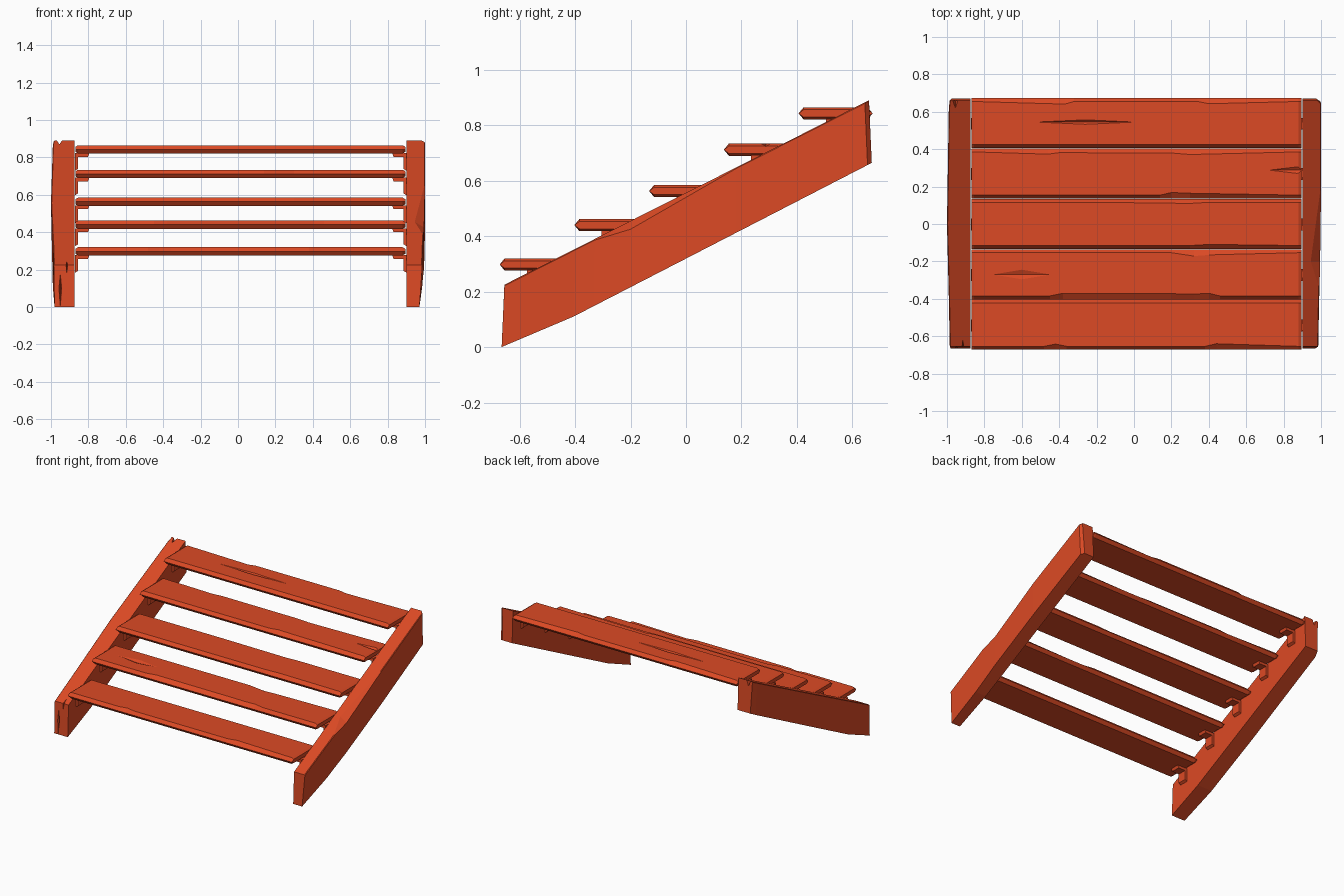
import bpy, bmesh
from mathutils import Vector

cube = bpy.data.objects.get("Cube")
if cube:
    bpy.data.objects.remove(cube)

paint = bpy.data.materials.new("orange_red_wood")
paint.use_nodes = True
COLOUR = (0.72, 0.068, 0.018, 1)
paint.diffuse_color = COLOUR
paint.node_tree.nodes["Principled BSDF"].inputs["Base Color"].default_value = COLOUR


def finish(name, bm):
    """Turn a bmesh into a flat shaded, painted object."""
    bmesh.ops.recalc_face_normals(bm, faces=bm.faces)
    mesh = bpy.data.meshes.new(name)
    bm.to_mesh(mesh)
    bm.free()
    mesh.materials.append(paint)
    obj = bpy.data.objects.new(name, mesh)
    bpy.context.collection.objects.link(obj)
    return obj


def loft(name, rings):
    """Skin a row of cross-sections and cap both ends."""
    bm = bmesh.new()
    rows = [[bm.verts.new(p) for p in ring] for ring in rings]
    n = len(rows[0])
    for a, b in zip(rows, rows[1:]):
        for i in range(n):
            j = (i + 1) % n
            bm.faces.new((a[i], a[j], b[j], b[i]))
    bm.faces.new(rows[0])
    bm.faces.new(rows[-1][::-1])
    return finish(name, bm)


def gouge(obj, centre, size):
    """Carve a split in the wood with a stretched eight-sided diamond."""
    bm = bmesh.new()
    bmesh.ops.create_uvsphere(bm, u_segments=4, v_segments=2, radius=1)
    for v in bm.verts:
        v.co = Vector(c + s * k for c, s, k in zip(centre, size, v.co))
    cutter = finish("split_cutter", bm)
    cutter.hide_render = True
    mod = obj.modifiers.new("split", 'BOOLEAN')
    mod.operation = 'DIFFERENCE'
    mod.solver = 'EXACT'
    mod.object = cutter
    bpy.context.view_layer.objects.active = obj
    bpy.ops.object.modifier_apply(modifier=mod.name)
    bpy.data.objects.remove(cutter)


# Side beams: sloping boards with a chipped outer top edge
def beam(name, side, inner, stations):
    rings = []
    for y, outer, foot, chip_x, chip_z in stations:
        top = 0.225 + (y + 0.655) * 0.506
        low = max(0.11 + (y + 0.4) * 0.523, 0.11 + (y + 0.4) * 0.43)
        if y > -0.4:
            low = 0.11 + (y + 0.4) * 0.523
        yb = y * 1.015
        rings.append([(side * inner, yb, low), (side * inner, y, top),
                      (side * (outer - chip_x), y, top),
                      (side * outer, y, top - chip_z),
                      (side * (outer - foot), yb, low)])
    return loft(name, rings)


# Stations hold y, outer face, foot taper, chip width, chip height
left_beam = beam("left_side_beam", 1, 0.9, [
    (-0.655, 0.985, 0.015, 0.004, 0.004), (-0.4, 0.99, 0.005, 0.004, 0.004),
    (-0.33, 0.992, 0.004, 0.005, 0.004), (-0.2, 0.995, 0, 0.05, 0.03),
    (0.18, 1.0, 0, 0.004, 0.004), (0.645, 1.0, 0.003, 0.004, 0.004),
    (0.66, 0.985, 0.01, 0.004, 0.004)])
right_beam = beam("right_side_beam", -1, 0.875, [
    (-0.655, 0.985, 0.004, 0.004, 0.004), (-0.4, 0.99, 0, 0.004, 0.004),
    (0.0, 1.0, 0.005, 0.004, 0.004), (0.62, 0.99, 0, 0.004, 0.004),
    (0.66, 0.985, 0.01, 0.004, 0.004)])
gouge(right_beam, (-0.95, -0.68, 0.1), (0.012, 0.05, 0.14))
gouge(right_beam, (-0.915, -0.68, 0.24), (0.01, 0.06, 0.1))
gouge(right_beam, (-0.955, 0.68, 0.91), (0.024, 0.14, 0.07))


# Treads: planks with pointed long edges and worn spots along them
EDGE = 0.018
LEFT, RIGHT = 0.895, -0.87


def tread(name, front, z, wear):
    ends = [(RIGHT, 0, 0, 0.6), (RIGHT + 0.015, 0, 0, 1),
            (LEFT - 0.015, 0, 0, 1), (LEFT, 0, 0, 0.6)]
    back = front + 0.267
    rings = []
    for x, f, b, k in sorted(ends + [(*w, 1) for w in wear]):
        h = 0.022 * k
        f, b = f + EDGE, b + EDGE
        rings.append([(x, front, z), (x, front + f, z + h), (x, back - b, z + h),
                      (x, back, z), (x, back - EDGE, z - h), (x, front + EDGE, z - h)])
    return loft(name, rings)


WEAR = [
    [(-0.48, 0, 0), (-0.42, 0.012, 0), (-0.36, 0, 0), (0.38, 0, 0), (0.44, 0.014, 0)],
    [(-0.45, 0, 0), (-0.38, 0.014, 0), (0.2, 0.012, 0), (0.32, 0.01, 0.018),
     (0.4, 0.014, 0.012), (0.46, 0, 0.01)],
    [(-0.2, 0, 0), (0.3, 0, 0.006), (0.4, 0.006, 0)],
    [(-0.46, 0, 0.012), (-0.4, 0, 0.004), (0.14, 0, 0.006), (0.2, 0.014, 0.006),
     (0.3, 0.01, 0.014)],
    [(-0.37, 0, 0.014), (-0.32, 0, 0), (0.34, 0, 0), (0.4, 0, 0.012)],
]
HEIGHTS = [0.298, 0.44, 0.563, 0.712, 0.843]
treads = []
for i, (z, wear) in enumerate(zip(HEIGHTS, WEAR)):
    front = -0.672 + i * 0.2695
    treads.append(tread(f"tread_{i + 1}", front, z, wear))

    # Angle brackets fixing each tread to the beams
    for label, side, wall in (("left", 1, 0.902), ("right", -1, 0.872)):
        y, top = front + 0.13, z - 0.02
        section = [(0, 0), (0.078, 0), (0.07, -0.02), (0.016, -0.02),
                   (0.016, -0.085), (0, -0.095)]
        loft(f"{label}_bracket_{i + 1}",
             [[(side * (wall - u), y + dy, top + v) for u, v in section]
              for dy in (-0.032, 0.032)])

# Long splits in the tread tops
for i, x, y, length, width in ((1, -0.6, -0.27, 0.18, 0.03),
                               (3, 0.87, 0.288, 0.17, 0.02),
                               (4, -0.26, 0.545, 0.31, 0.014)):
    gouge(treads[i], (x, y, HEIGHTS[i] + 0.024), (length, width, 0.014))
